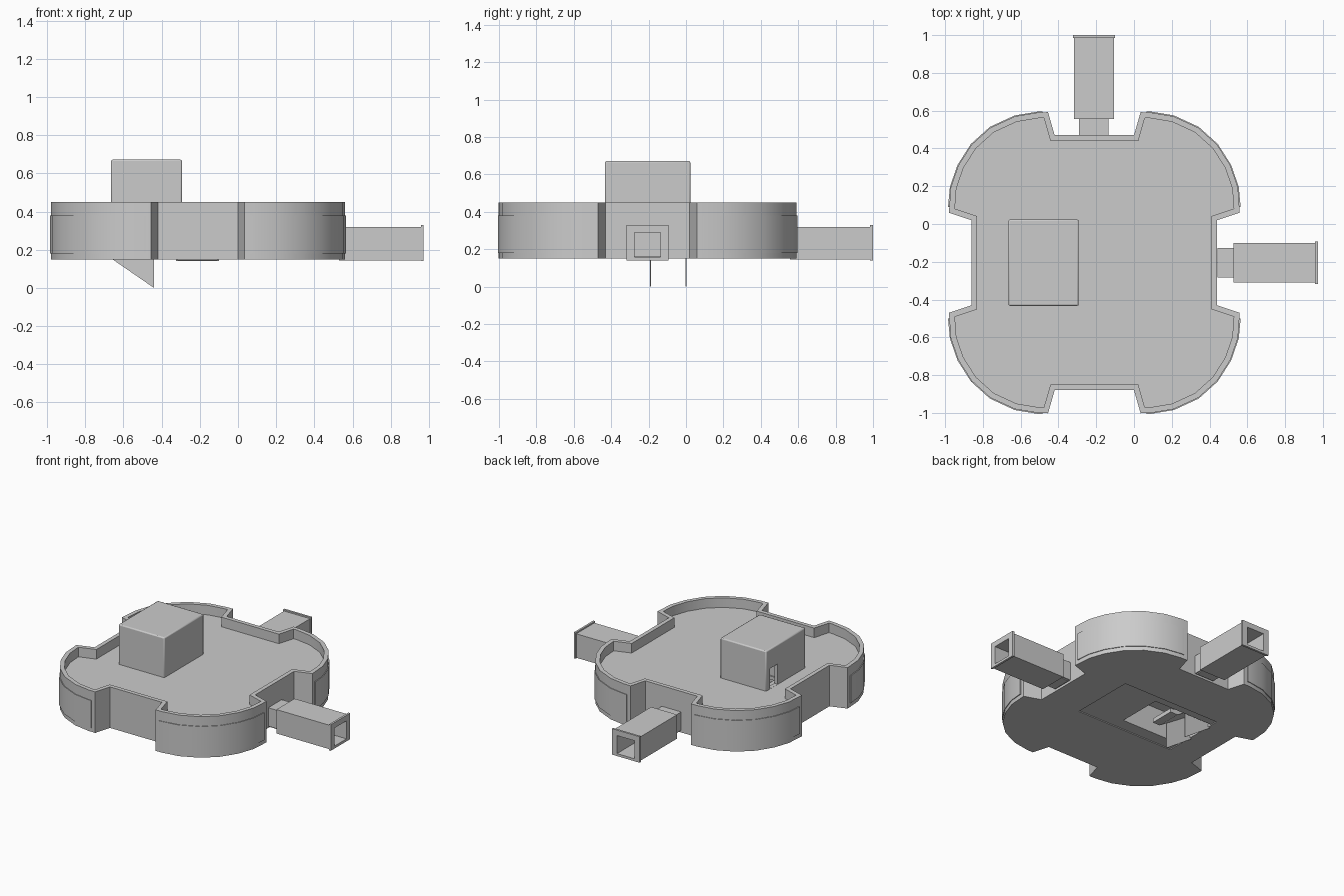
import bpy, bmesh
from mathutils import Vector

if "Cube" in bpy.data.objects:
    bpy.data.objects.remove(bpy.data.objects["Cube"])

CX, CY = -0.21, -0.205          # centre of the main building


def make(name, verts, faces):
    me = bpy.data.meshes.new(name)
    bm = bmesh.new()
    vs = [bm.verts.new(v) for v in verts]
    for f in faces:
        bm.faces.new([vs[i] for i in f])
    bmesh.ops.recalc_face_normals(bm, faces=bm.faces)
    bm.to_mesh(me)
    bm.free()
    ob = bpy.data.objects.new(name, me)
    bpy.context.collection.objects.link(ob)
    return ob


def loft(name, rings, close=False):
    """Skin a list of equal rings; cap the ends, or join last to first."""
    n, k = len(rings[0]), len(rings)
    verts = [p for r in rings for p in r]
    faces = []
    for i in range(k if close else k - 1):
        a, b = i * n, ((i + 1) % k) * n
        faces += [(a + j, a + (j + 1) % n, b + (j + 1) % n, b + j) for j in range(n)]
    if not close:
        faces += [tuple(range(n)), tuple(range((k - 1) * n, k * n))]
    return make(name, verts, faces)


def box(name, x0, x1, y0, y1, z0, z1):
    ring = [(x0, y0), (x1, y0), (x1, y1), (x0, y1)]
    return loft(name, [[(x, y, z) for x, y in ring] for z in (z0, z1)])


def cut(ob, cutter):
    cutter.hide_render = True
    cutter.display_type = 'WIRE'
    m = ob.modifiers.new("cut", 'BOOLEAN')
    m.operation, m.solver, m.object = 'DIFFERENCE', 'EXACT', cutter


def smooth(ob):
    bpy.ops.object.select_all(action='DESELECT')
    ob.select_set(True)
    bpy.context.view_layer.objects.active = ob
    bpy.ops.object.shade_smooth_by_angle()


def offset(pts, d):
    """Mitred inward offset of a counter-clockwise outline."""
    out = []
    for i, p in enumerate(pts):
        p, a, b = Vector(p), Vector(pts[i - 1]), Vector(pts[(i + 1) % len(pts)])
        e, f = (p - a).normalized(), (b - p).normalized()
        n1, n2 = Vector((-e.y, e.x)), Vector((-f.y, f.x))
        m = (n1 + n2).normalized()
        out.append(tuple(p + m * (d / m.dot(n1))))
    return out


# One corner lobe, counter-clockwise, mirrored into all four quadrants
arc = [(0.77, 0.265), (0.76, 0.40), (0.72, 0.515), (0.65, 0.625),
       (0.55, 0.715), (0.42, 0.775), (0.30, 0.795), (0.245, 0.797)]
lobe = [(0.65, 0.225)] + arc + [(0.21, 0.675)]
quads = ((1, 1), (-1, 1), (-1, -1), (1, -1))
outline = []
for sx, sy in quads:
    q = lobe if sx * sy > 0 else lobe[::-1]
    outline += [(CX + x * sx, CY + y * sy) for x, y in q]
inner = offset(outline, 0.03)


def at(pts, z):
    return [(x, y, z) for x, y in pts]


# Main building with parapet and sunken roof deck
body = loft("main_building", [at(outline, 0.15), at(outline, 0.45),
                              at(inner, 0.45), at(inner, 0.38)])
cut(body, box("floor_recess_cutter", -0.64, 0.15, -0.39, 0.09, 0.10, 0.157))
cut(body, box("stair_room_cutter", -0.64, -0.16, -0.30, 0.03, 0.10, 0.355))
cut(body, box("deck_opening_cutter", -0.635, -0.32, -0.19, 0.0, 0.30, 0.50))
smooth(body)

# Thin raised wall panels on the four lobes
for sx, sy in quads:
    path = [(0.77, 0.295)] + arc[1:-1] + [(0.275, 0.796)]
    push = lambda d: [(CX + sx * (x + d * (x - .25) / .55),
                       CY + sy * (y + d * (y - .25) / .55)) for x, y in path]
    out, back = push(0.005), push(-0.004)
    secs = [[(*o, 0.18), (*o, 0.38), (*b, 0.38), (*b, 0.18)] for o, b in zip(out, back)]
    smooth(loft("lobe_wall_panel", secs))


# Square access tunnels with neck, hollow passage and end flange
def tunnel(name, place):
    def frame(w, z0, z1, d):
        return [place(d, s, z) for s, z in ((-w, z0), (w, z0), (w, z1), (-w, z1))]
    profile = [(0.078, 0.165, 0.30, 0.00), (0.078, 0.165, 0.30, 0.085),
               (0.105, 0.145, 0.32, 0.085), (0.105, 0.145, 0.32, 0.515),
               (0.112, 0.14, 0.33, 0.515), (0.112, 0.14, 0.33, 0.53),
               (0.07, 0.158, 0.29, 0.53), (0.07, 0.158, 0.29, 0.01)]
    loft(name, [frame(*p) for p in profile])


tunnel("right_tunnel", lambda d, s, z: (0.443 + d, -0.205 + s, z))
tunnel("back_tunnel", lambda d, s, z: (-0.212 + s, 0.47 + d, z))

# Stair hut on the roof, hollow with a doorway on its left side
hut = box("roof_hut", -0.665, -0.293, -0.433, 0.023, 0.37, 0.672)
bev = hut.modifiers.new("soft_edges", 'BEVEL')
bev.width, bev.segments = 0.008, 2
cut(hut, box("hut_inside_cutter", -0.64, -0.315, -0.20, 0.005, 0.30, 0.63))
cut(hut, box("hut_door_cutter", -0.70, -0.60, -0.11, -0.02, 0.381, 0.53))
smooth(hut)

# Staircase climbing from the floor to the hut door
N = 9
x0, x1, z0, z1 = -0.32, -0.635, 0.155, 0.375
dx, dz = (x1 - x0) / N, (z1 - z0) / N
prof = [(x0, z0 - 0.005)]
for i in range(N):
    prof += [(x0 + i * dx, z0 + (i + 1) * dz), (x0 + (i + 1) * dx, z0 + (i + 1) * dz)]
prof += [(x1, z1 - 0.06), (x0 - 0.06, z0 - 0.005)]
loft("stairs", [[(x, y, z) for x, z in prof] for y in (-0.187, -0.003)])

# Stair side plates reaching down to the ground
side = [(-0.44, 0.0), (-0.44, 0.24), (-0.655, 0.37), (-0.655, 0.148)]
for y in (-0.19, 0.0):
    loft("stair_side_plate", [[(x, y + t, z) for x, z in side] for t in (-0.003, 0.003)])
